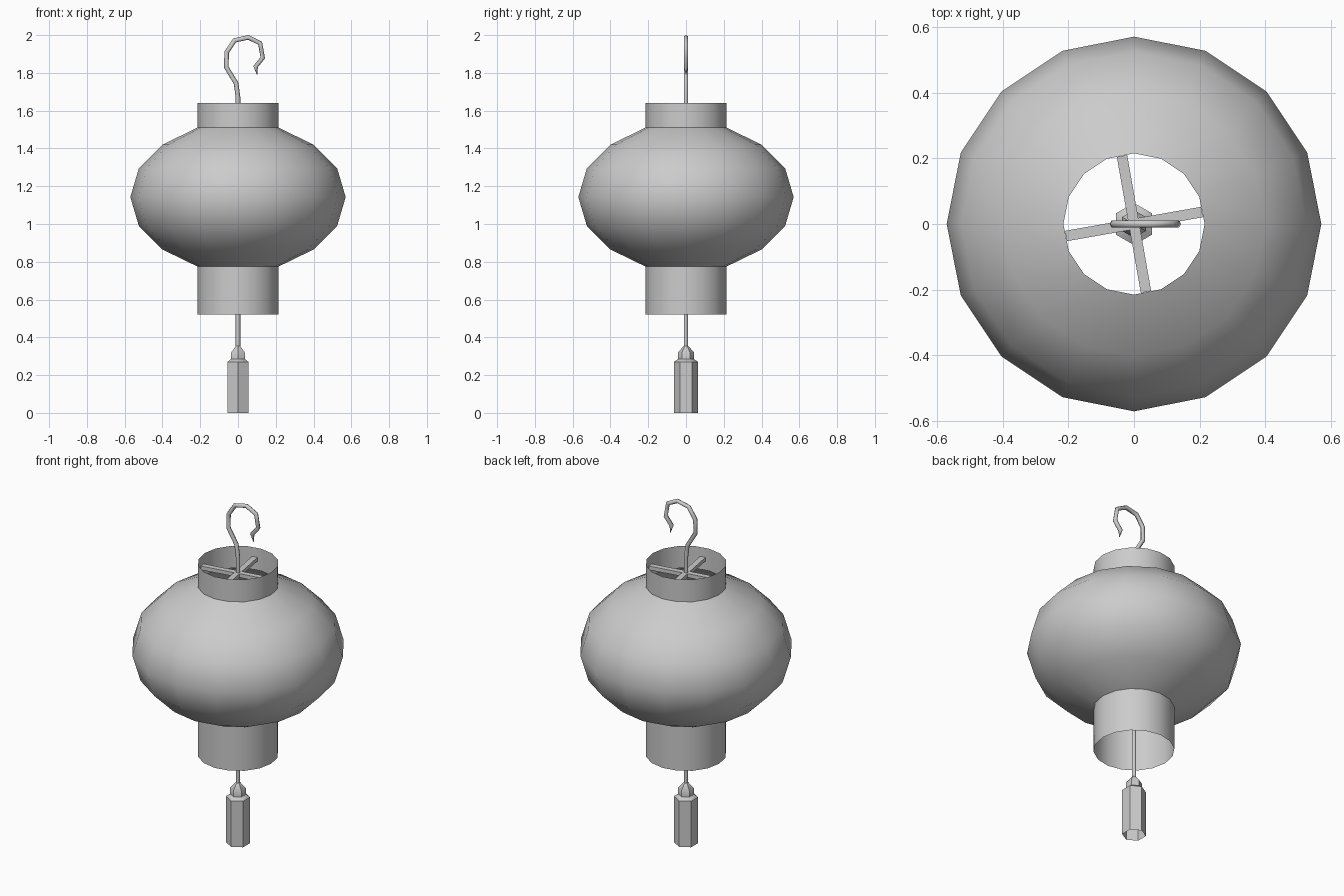
import bpy
import math

if "Cube" in bpy.data.objects:
    bpy.data.objects.remove(bpy.data.objects["Cube"])


def finish(obj, angle=40):
    bpy.ops.object.select_all(action='DESELECT')
    obj.select_set(True)
    bpy.context.view_layer.objects.active = obj
    bpy.ops.object.shade_smooth_by_angle(angle=math.radians(angle))
    return obj


def lathe(name, profile, sides, turn=0.0):
    """Spin an open (radius, z) profile around the z axis."""
    n = len(profile)
    steps = [turn + 2 * math.pi * i / sides for i in range(sides)]
    verts = [(r * math.cos(a), r * math.sin(a), z) for a in steps for r, z in profile]
    faces = []
    for i in range(sides):
        a, b = i * n, (i + 1) % sides * n
        faces += [(a + k, b + k, b + k + 1, a + k + 1) for k in range(n - 1)]
    mesh = bpy.data.meshes.new(name)
    mesh.from_pydata(verts, [], faces)
    obj = bpy.data.objects.new(name, mesh)
    bpy.context.collection.objects.link(obj)
    return finish(obj)


def tube(name, points, radius, tip=1.0):
    """Six-sided tube through (x, z) points, tapering at the last one."""
    curve = bpy.data.curves.new(name, 'CURVE')
    curve.dimensions = '3D'
    curve.bevel_depth = radius
    curve.bevel_resolution = 1
    curve.use_fill_caps = True
    spline = curve.splines.new('POLY')
    spline.points.add(len(points) - 1)
    for p, (x, z) in zip(spline.points, points):
        p.co = (x, 0, z, 1)
    spline.points[-1].radius = tip
    obj = bpy.data.objects.new(name, curve)
    bpy.context.collection.objects.link(obj)
    bpy.ops.object.select_all(action='DESELECT')
    obj.select_set(True)
    bpy.context.view_layer.objects.active = obj
    bpy.ops.object.convert(target='MESH')
    return finish(bpy.context.object, 65)


# Paper shade with open collars at top and bottom
R = 0.215
half = [(0.40, 0.865), (0.525, 0.99)]
upper = [(r, 2.285 - z) for r, z in reversed(half)]
lathe("lantern_shade",
      [(R, 0.52), (R, 0.775)] + half + [(0.57, 1.1425)] + upper + [(R, 1.51), (R, 1.64)], 16)

# Crossed support bars inside the top collar
for i in range(2):
    bpy.ops.mesh.primitive_cube_add(size=1, location=(0, 0, 1.575),
                                    rotation=(0, 0, math.radians(10 + 90 * i)))
    bar = bpy.context.object
    bar.name = f"support_bar_{i + 1}"
    bar.scale = (0.42, 0.032, 0.022)

# Cord from the bars to the tassel
tube("cord", [(0, 0.34), (0, 1.575)], 0.012)

# Six-sided hollow tassel
lathe("tassel", [(0.064, 0), (0.064, 0.27), (0.042, 0.285), (0.042, 0.32), (0.012, 0.355)],
      6, math.pi / 2)

# Hanging hook
tube("hook", [(0, 1.575), (0, 1.67), (-0.01, 1.745), (-0.062, 1.83), (-0.06, 1.91),
              (-0.018, 1.972), (0.055, 1.988), (0.117, 1.957), (0.131, 1.88),
              (0.093, 1.833), (0.101, 1.79)], 0.0125, 0.1)
